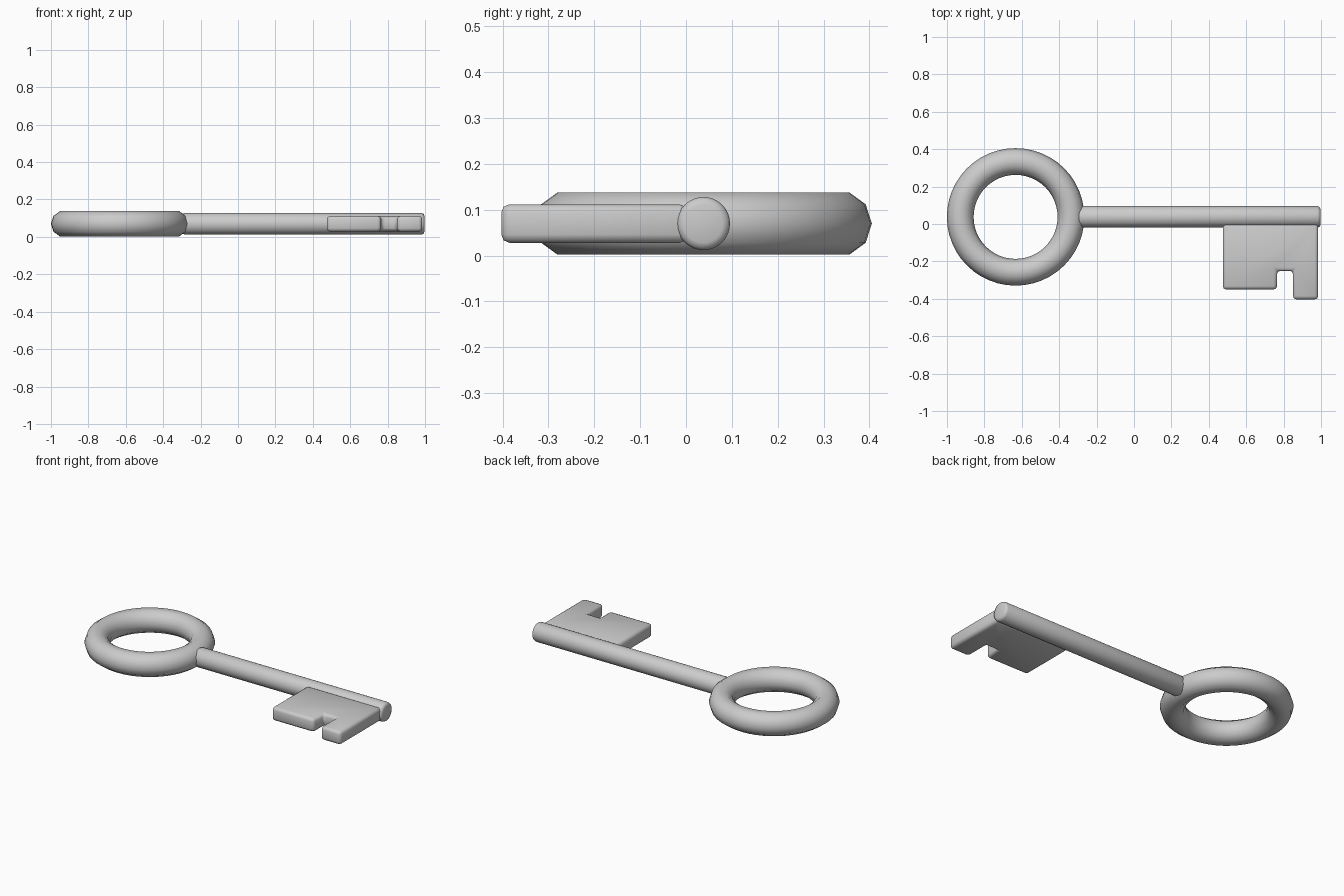
import bpy
import bmesh
from math import pi

if "Cube" in bpy.data.objects:
    bpy.data.objects.remove(bpy.data.objects["Cube"], do_unlink=True)

MID_Z = 0.07
AXIS_Y = 0.038

metal = bpy.data.materials.new("grey metal")
metal.use_nodes = True
colour = (0.6, 0.6, 0.6, 1)
metal.diffuse_color = colour
metal.node_tree.nodes["Principled BSDF"].inputs["Base Color"].default_value = colour


def finish(obj, name, bevel=0, segments=2):
    """Name, colour, smooth and optionally round off a part."""
    obj.name = name
    obj.data.materials.append(metal)
    for face in obj.data.polygons:
        face.use_smooth = True
    if bevel:
        mod = obj.modifiers.new("rounded edges", "BEVEL")
        mod.width = bevel
        mod.segments = segments
        mod.limit_method = "ANGLE"
        mod.angle_limit = pi / 4


# Ring handle
bpy.ops.mesh.primitive_torus_add(
    location=(-0.633, AXIS_Y, MID_Z), major_radius=0.296, minor_radius=0.0715,
    major_segments=48, minor_segments=10)
finish(bpy.context.object, "ring_handle")

# Round shaft
start, end = -0.3, 0.997
bpy.ops.mesh.primitive_cylinder_add(
    vertices=32, radius=0.058, depth=end - start,
    location=((start + end) / 2, AXIS_Y, MID_Z), rotation=(0, pi / 2, 0))
finish(bpy.context.object, "shaft", 0.016)

# Notched bit: outline extruded upwards
outline = [(0.475, 0.004), (0.475, -0.35), (0.765, -0.35), (0.765, -0.25),
           (0.85, -0.25), (0.85, -0.403), (0.985, -0.403), (0.985, 0.004)]
thickness = 0.084
bm = bmesh.new()
base = bm.faces.new([bm.verts.new((x, y, MID_Z - thickness / 2)) for x, y in outline])
top = bmesh.ops.extrude_face_region(bm, geom=[base])["geom"]
bmesh.ops.translate(bm, vec=(0, 0, thickness),
                    verts=[v for v in top if isinstance(v, bmesh.types.BMVert)])
bmesh.ops.recalc_face_normals(bm, faces=bm.faces)
mesh = bpy.data.meshes.new("bit")
bm.to_mesh(mesh)
bm.free()
bit = bpy.data.objects.new("bit", mesh)
bpy.context.collection.objects.link(bit)
finish(bit, "bit", 0.018)
